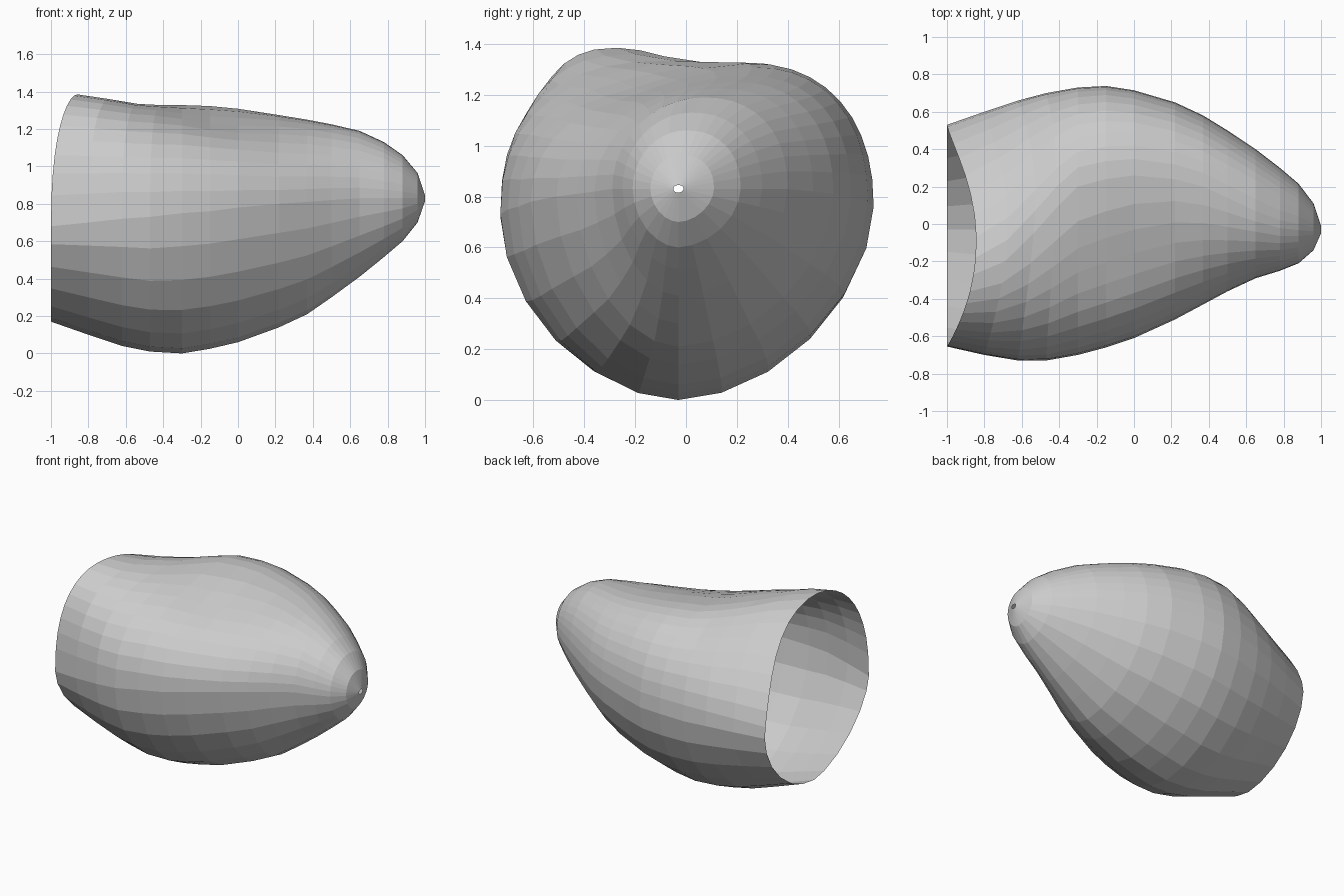
import bpy, bmesh
from math import pi, sin, cos, exp

if "Cube" in bpy.data.objects:
    bpy.data.objects.remove(bpy.data.objects["Cube"])

# Stations along the shell: x, y min, y max, z min, z max, z of widest line, y of crest
STATIONS = [
    (-1.00, -.655, .53, .17, 1.385, .68, -.27),
    (-0.80, -.70, .60, .10, 1.36, .70, -.20),
    (-0.62, -.73, .66, .04, 1.335, .72, -.05),
    (-0.47, -.73, .70, .01, 1.33, .73, .08),
    (-0.30, -.70, .73, .00, 1.33, .75, .20),
    (-0.15, -.66, .738, .025, 1.325, .76, .24),
    (0.00, -.61, .715, .06, 1.31, .78, .26),
    (0.22, -.51, .65, .14, 1.275, .80, .24),
    (0.37, -.43, .58, .21, 1.25, .81, .20),
    (0.50, -.36, .50, .30, 1.225, .82, .14),
    (0.65, -.29, .40, .41, 1.19, .83, .07),
    (0.78, -.25, .30, .515, 1.13, .83, .02),
    (0.88, -.21, .215, .60, 1.06, .83, .00),
    (0.96, -.14, .11, .70, .965, .83, -.02),
    (1.00, -.05, -.01, .815, .845, .83, -.03),
]
KEEL_Y = -.03
ANGLES = [pi * i / 20 for i in range(20)] + [pi + pi * i / 12 for i in range(12)]


def clamp(v):
    return max(0.0, min(1.0, v))


def section_point(station, a):
    x, y0, y1, z0, z1, zc, crest = station
    c, s = cos(a), sin(a)
    back = clamp((0.2 - x) / 0.8)
    rim = clamp((-.45 - x) / .55)
    upper, right = a < pi, c > 0
    # Roundness of each quarter: squarer shoulders, flatter diagonals at the mouth
    if upper:
        p = 2.25 - 0.55 * rim if right else 2 + 0.55 * back
    else:
        p = 1.8 if right else 1.87 - 0.25 * rim
    u, v = abs(c) ** (2 / p), abs(s) ** (2 / p)
    mid = crest if upper else KEEL_Y
    y = mid + u * ((y1 - mid) if right else (y0 - mid))
    z = zc + v * ((z1 - zc) if upper else (z0 - zc))
    if upper:
        # Shallow hollow on the top
        z -= 0.05 * v * exp(-((x + .08) ** 2 + (y + .22) ** 2) / (2 * .19 ** 2))
        # Upper lip of the mouth leans forward
        x += clamp((-.3 - x) / .7) * (.19 + .18 * y) * v ** 2.2
    return x, y, z


# Open shell with a wide mouth and a tiny hole at the tip
bm = bmesh.new()
rings = [[bm.verts.new(section_point(st, a)) for a in ANGLES] for st in STATIONS]
n = len(ANGLES)
for r0, r1 in zip(rings, rings[1:]):
    for i in range(n):
        j = (i + 1) % n
        bm.faces.new((r0[i], r1[i], r1[j], r0[j]))
bmesh.ops.recalc_face_normals(bm, faces=bm.faces)
mesh = bpy.data.meshes.new("shell")
bm.to_mesh(mesh)
bm.free()
shell = bpy.data.objects.new("shell", mesh)
bpy.context.collection.objects.link(shell)
